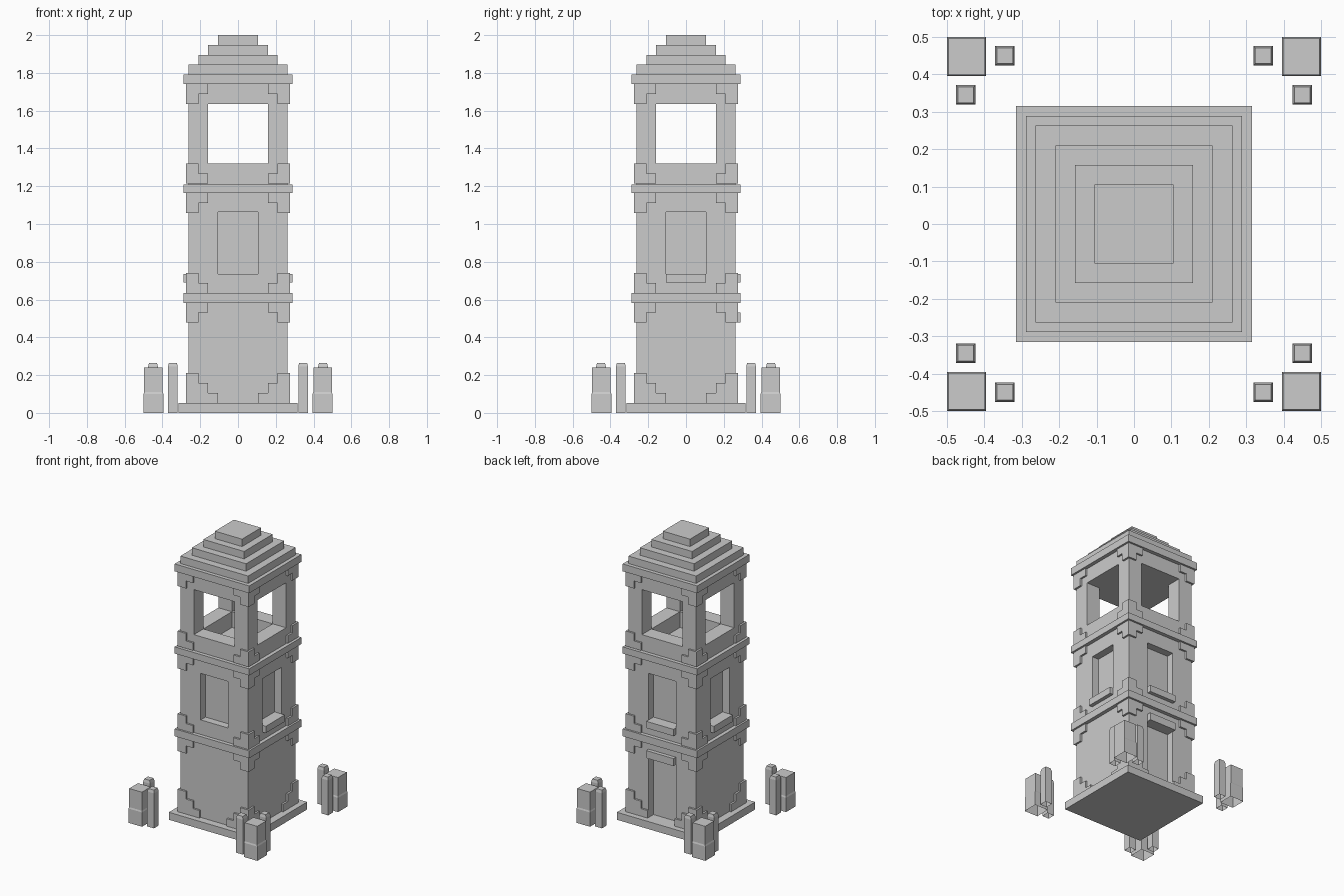
import bpy
import bmesh
from mathutils import Matrix

if "Cube" in bpy.data.objects:
    bpy.data.objects.remove(bpy.data.objects["Cube"], do_unlink=True)

stone = bpy.data.materials.new("grey stone")
stone.use_nodes = True
GREY = (0.6, 0.6, 0.6, 1)
stone.diffuse_color = GREY
stone.node_tree.nodes["Principled BSDF"].inputs["Base Color"].default_value = GREY

U = 0.0526          # building module
BODY = 5 * U        # half width of the shaft
ROOM = 3 * U        # half width of the belfry room
TRIM = BODY + 0.013
BAND = BODY + U / 2
SIDES = (-1, 1)
CORNERS = [(sx, sy) for sx in SIDES for sy in SIDES]


def add_box(bm, x, y, z):
    """Add a box given (min, max) pairs in any order."""
    lo = [min(p) for p in (x, y, z)]
    hi = [max(p) for p in (x, y, z)]
    size = [b - a for a, b in zip(lo, hi)]
    mid = [(a + b) / 2 for a, b in zip(lo, hi)]
    bmesh.ops.create_cube(bm, size=1, matrix=Matrix.Translation(mid) @ Matrix.Diagonal((*size, 1)))


def add_slab(bm, half, z0, z1):
    add_box(bm, (-half, half), (-half, half), (z0, z1))


def finish(name, bm):
    mesh = bpy.data.meshes.new(name)
    bm.to_mesh(mesh)
    bm.free()
    mesh.materials.append(stone)
    obj = bpy.data.objects.new(name, mesh)
    bpy.context.collection.objects.link(obj)
    return obj


def on_face(bm, face, half, inner, outer, z):
    """Add a box centred on one side of the tower between two depths."""
    axis, sign = face
    depth = (sign * inner, sign * outer)
    width = (-half, half)
    add_box(bm, depth if axis == "x" else width, width if axis == "x" else depth, z)


FACES = [(a, s) for a in "xy" for s in SIDES]
FRONT, BACK = ("y", -1), ("y", 1)

# Plinth
bm = bmesh.new()
add_slab(bm, 6 * U, 0, U)
finish("plinth", bm)

# Shaft with recessed windows and a back doorway
bm = bmesh.new()
add_slab(bm, BODY, U, 23 * U)
shaft = finish("shaft", bm)
bm = bmesh.new()
for face in FACES:
    on_face(bm, face, 2 * U, 4 * U, 6 * U, (14 * U, 20.2 * U))
on_face(bm, BACK, 2 * U, 4 * U, 6 * U, (U, 9.1 * U))
cutter = finish("recess_cutter", bm)
cutter.hide_render = True
cut = shaft.modifiers.new("recesses", "BOOLEAN")
cut.operation = "DIFFERENCE"
cut.solver = "EXACT"
cut.object = cutter
bpy.context.view_layer.objects.active = shaft
bpy.ops.object.modifier_apply(modifier=cut.name)
bpy.data.objects.remove(cutter, do_unlink=True)

# Belfry: parapet walls, corner pillars and ceiling block
bm = bmesh.new()
for face in FACES:
    on_face(bm, face, ROOM, ROOM, BODY, (23 * U, 25.1 * U))
finish("belfry_parapet", bm)
bm = bmesh.new()
for sx, sy in CORNERS:
    add_box(bm, (sx * ROOM, sx * BODY), (sy * ROOM, sy * BODY), (23 * U, 31.1 * U))
finish("belfry_pillars", bm)
bm = bmesh.new()
add_slab(bm, BODY, 31.1 * U, 33.1 * U)
finish("belfry_ceiling", bm)

# Horizontal bands; the middle one is a ring so the room floor stays flat
bands = [0.583, 1.163, 1.74]
for name, z in zip(("lower_band", "middle_band", "top_band"), bands):
    bm = bmesh.new()
    add_slab(bm, BAND, z, z + 0.0515 if z != bands[1] else 23 * U)
    finish(name, bm)

# Stepped roof
bm = bmesh.new()
z = bands[2] + 0.0515
for step in (5, 4, 3, 2):
    add_slab(bm, step * U, z, z + 0.0521)
    z += 0.0521
finish("stepped_roof", bm)

# Stair-shaped corner trim, growing away from the plinth and bands
bm = bmesh.new()
trims = [(U, 1, (2, 3, 4))]
trims += [(z, -1, (3, 4)) for z in bands]
trims += [(z + 0.0515, 1, (3, 4)) for z in bands[:2]]
for z, direction, insets in trims:
    for i, inset in enumerate(insets):
        z0, z1 = z + direction * i * U, z + direction * (i + 1) * U
        for sx, sy in CORNERS:
            add_box(bm, (sx * inset * U, sx * TRIM), (sy * inset * U, sy * TRIM), (z0, z1))
finish("corner_trim", bm)

# Window sills and door lintel
bm = bmesh.new()
for face in FACES:
    if face != FRONT:
        on_face(bm, face, 2 * U, 4.5 * U, BAND, (13.1 * U, 14 * U))
finish("window_sills", bm)
bm = bmesh.new()
on_face(bm, BACK, 2 * U, 4.5 * U, BAND, (9.1 * U, 10.1 * U))
finish("door_lintel", bm)


def post(name, cx, cy, rings):
    """Square post from (half width, height) rings, open underneath."""
    bm = bmesh.new()
    loops = [[bm.verts.new((cx + h * a, cy + h * b, z))
              for a, b in ((-1, -1), (1, -1), (1, 1), (-1, 1))] for h, z in rings]
    for low, high in zip(loops, loops[1:]):
        for i in range(4):
            j = (i + 1) % 4
            bm.faces.new((low[i], low[j], high[j], high[i]))
    bm.faces.new(loops[-1])
    finish(name, bm)


# Corner posts, each with two slim companions
BIG = [(0.0525, 0), (0.0525, 0.1), (0.049, 0.11), (0.049, 0.24)]
SLIM = [(0.026, 0), (0.026, 0.245), (0.021, 0.265)]
for sx, sy in CORNERS:
    tag = ("front_" if sy < 0 else "back_") + ("left" if sx > 0 else "right")
    post(tag + "_post", sx * 0.4475, sy * 0.4475, BIG)
    post(tag + "_slim_post_a", sx * 0.45, sy * 0.345, SLIM)
    post(tag + "_slim_post_b", sx * 0.345, sy * 0.45, SLIM)
